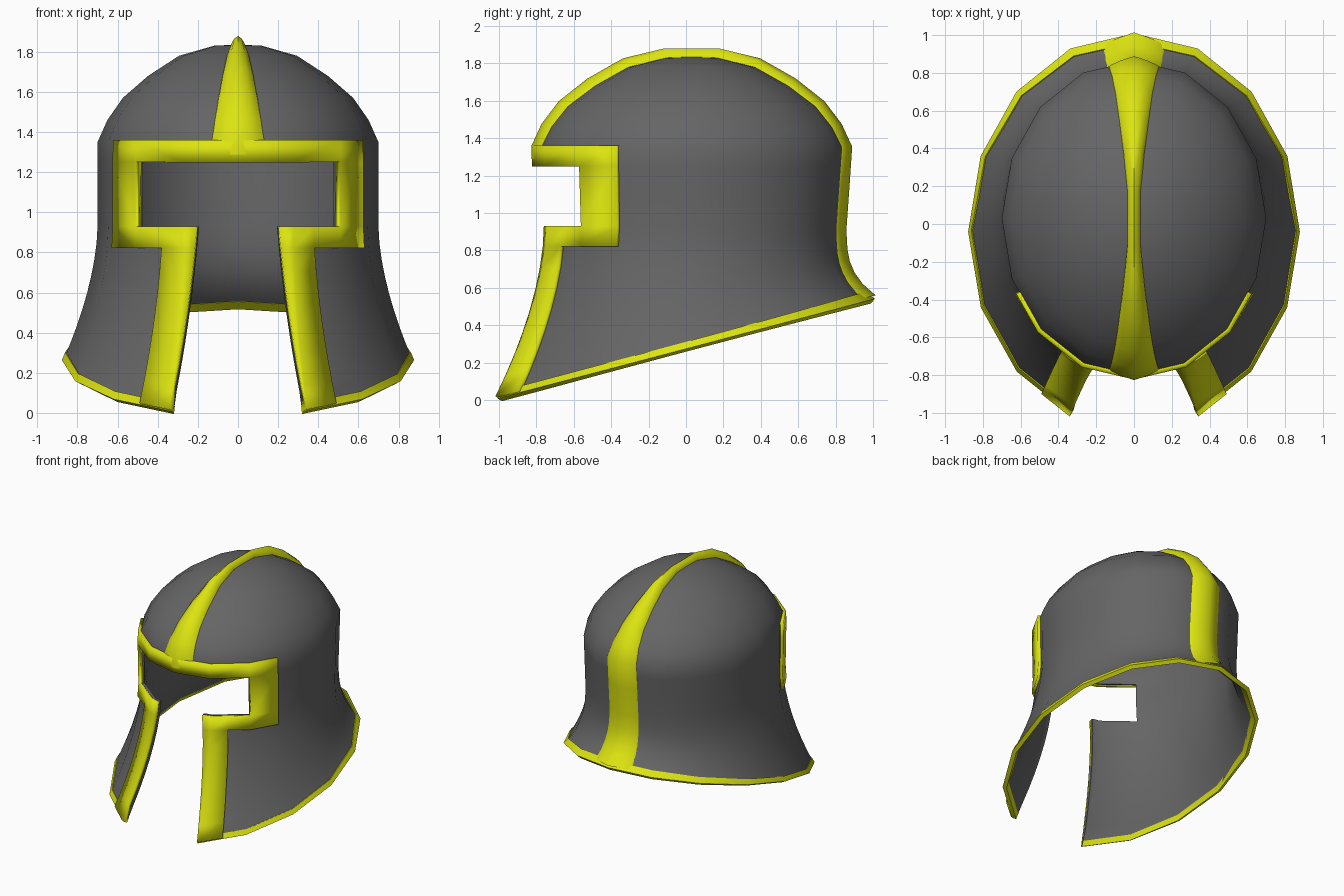
import bpy, bmesh, math
from mathutils import Vector

if "Cube" in bpy.data.objects:
    bpy.data.objects.remove(bpy.data.objects["Cube"])

STEP = 22.5                      # sixteen-sided cross-section
EYE_LOW, EYE_TOP, BROW = 0.93, 1.25, 1.355
DOME = [(1.35, 1), (1.46, .93), (1.57, .82), (1.68, .64), (1.78, .42), (1.83, .17), (1.836, 0)]


def material(name, rgb):
    m = bpy.data.materials.new(name)
    m.use_nodes = True
    m.diffuse_color = (*rgb, 1)
    m.node_tree.nodes["Principled BSDF"].inputs["Base Color"].default_value = (*rgb, 1)
    return m


STEEL = material("dark steel", (.13, .13, .13))
GOLD = material("yellow trim", (.72, .78, .005))


def lerp(a, b, t):
    return a + (b - a) * t


def facet(theta):
    """Unit direction measured along the straight sides of the polygon."""
    k = math.floor(theta / STEP)
    a, b = (math.radians(i * STEP) for i in (k, k + 1))
    t = theta / STEP - k
    return lerp(math.cos(a), math.cos(b), t), lerp(math.sin(a), math.sin(b), t)


def rim(theta):
    """Height of the slanted lower edge."""
    return .275 + .265 * (1.04 * facet(theta)[1] - .04)


def dome_radius(z):
    for (z0, r0), (z1, r1) in zip(DOME, DOME[1:]):
        if z <= z1:
            return lerp(r0, r1, (z - z0) / (z1 - z0))
    return 0


def base(theta, z):
    """Point on the helmet surface at an angle and a height."""
    c, s = facet(theta)
    if z > DOME[0][0]:
        r = dome_radius(z)
        a, b, mid = .70 * r, .835 * r, .03
    elif z > EYE_LOW:
        t = (z - EYE_LOW) / (DOME[0][0] - EYE_LOW)
        a, b, mid = .70, lerp(.81, .835, t), lerp(.025, .03, t)
    else:
        u = (EYE_LOW - z) / (EYE_LOW - rim(theta))
        f = u ** (1.7 + 1.5 * max(0, s))
        a, b, mid = lerp(.70, .87, f), lerp(.81, 1.04, f), lerp(.025, -.04, f)
    return Vector((a * c, b * s + mid, z))


def surface(theta, z, off=0):
    p = base(theta, z)
    if off:
        side = base(theta + 6, z) - base(theta - 6, z)
        up = base(theta, min(z + .03, 1.83)) - base(theta, z - .03)
        p += side.cross(up).normalized() * off
    return p


def sheet(bm, rows):
    """Quads between rows of points, listed bottom to top."""
    grid = [[bm.verts.new(p) for p in row] for row in rows]
    for low, high in zip(grid, grid[1:]):
        for j in range(len(low) - 1):
            bm.faces.new((low[j], low[j + 1], high[j + 1], high[j]))


def patch(bm, angles, low, high, n=1, off=0):
    """Sheet on the surface; angles and heights may be functions."""
    rows = []
    for i in range(n + 1):
        t = i / n
        row = []
        for ang in angles:
            th = ang(t) if callable(ang) else ang
            lo, hi = (h(th) if callable(h) else h for h in (low, high))
            row.append(surface(th, lerp(lo, hi, t), off))
        rows.append(row)
    sheet(bm, rows)


def finish(name, bm, mat, thickness=0, angle=40):
    bmesh.ops.remove_doubles(bm, verts=bm.verts, dist=1e-4)
    me = bpy.data.meshes.new(name)
    bm.to_mesh(me)
    bm.free()
    ob = bpy.data.objects.new(name, me)
    bpy.context.collection.objects.link(ob)
    me.materials.append(mat)
    mirror = ob.modifiers.new("mirror", 'MIRROR')
    mirror.use_clip = True
    if thickness:
        solid = ob.modifiers.new("thickness", 'SOLIDIFY')
        solid.thickness, solid.offset = thickness, -1
    bpy.ops.object.select_all(action='DESELECT')
    ob.select_set(True)
    bpy.context.view_layer.objects.active = ob
    bpy.ops.object.convert(target='MESH')
    bpy.ops.object.shade_smooth_by_angle(angle=math.radians(angle))


def cheek_edge(z):
    return -73.2 + 5.7 * (EYE_LOW - z) / EYE_LOW


def steps(first, last):
    return [i * STEP for i in range(first, last + 1)]


# Shell: cheeks and neck guard, eye level, then dome
bm = bmesh.new()
patch(bm, [lambda t: cheek_edge(EYE_LOW * t)] + steps(-3, 4), rim, EYE_LOW, 8)
patch(bm, steps(-2, 4), EYE_LOW, EYE_TOP, 2)
patch(bm, steps(-4, 4), EYE_TOP, DOME[0][0])
sheet(bm, [[surface(a, z) for a in steps(-4, 4)] for z, r in DOME])
finish("helmet_shell", bm, STEEL, .025)

# Face trim: brow, eye posts, lower eye bars and cheek borders
bm = bmesh.new()
OUTER, BAR, OFF = -28.5, .82, .022
patch(bm, steps(-4, -2) + [OUTER], EYE_TOP, BROW, 1, OFF)
patch(bm, [-2 * STEP, OUTER], EYE_LOW, EYE_TOP, 1, OFF)
patch(bm, [lambda t: cheek_edge(lerp(BAR, EYE_LOW, t)), -3 * STEP, -57.8, -2 * STEP, OUTER],
      BAR, EYE_LOW, 1, OFF)
patch(bm, [lambda t: cheek_edge(BAR * t), -3 * STEP, lambda t: -55.8 - 2 * t], rim, BAR, 7, OFF)
finish("face_trim", bm, GOLD, .035, 100)

# Thin border along the lower edge
bm = bmesh.new()
patch(bm, steps(-3, 4), lambda a: rim(a) - .004, lambda a: rim(a) + .035, 1, .007)
finish("rim_trim", bm, GOLD, .033)

# Crest: raised ridge from the brow over the top to the neck
bm = bmesh.new()
front = [(-1, z) for z in (1.29, BROW)] + [(-1, z) for z, r in DOME[1:-1]]
back = [(1, z) for z, r in DOME[-2::-1]] + [(1, z) for z in (1.15, EYE_LOW)]
back += [(1, lerp(EYE_LOW, rim(90), i / 6)) for i in range(1, 7)]
rows = []
for side, z in front + back:
    width = .035 + .1 * min(1, max(0, (1.83 - z) / .48)) ** .7
    width += .03 * max(0, (EYE_LOW - z) / .4) ** 2
    lift = lerp(.024, .05, max(0, min(1, (z - BROW) / .4)))
    facet_width = base(side * 3 * STEP, z).x
    row = []
    for part, height in ((0, 1), (.5, .72), (.93, .2), (1, -.15)):
        turn = 90 - STEP * width * part / facet_width
        row.append(surface(side * turn, z, lift * height))
    rows.append(row)
sheet(bm, rows)
finish("crest", bm, GOLD, 0, 60)
